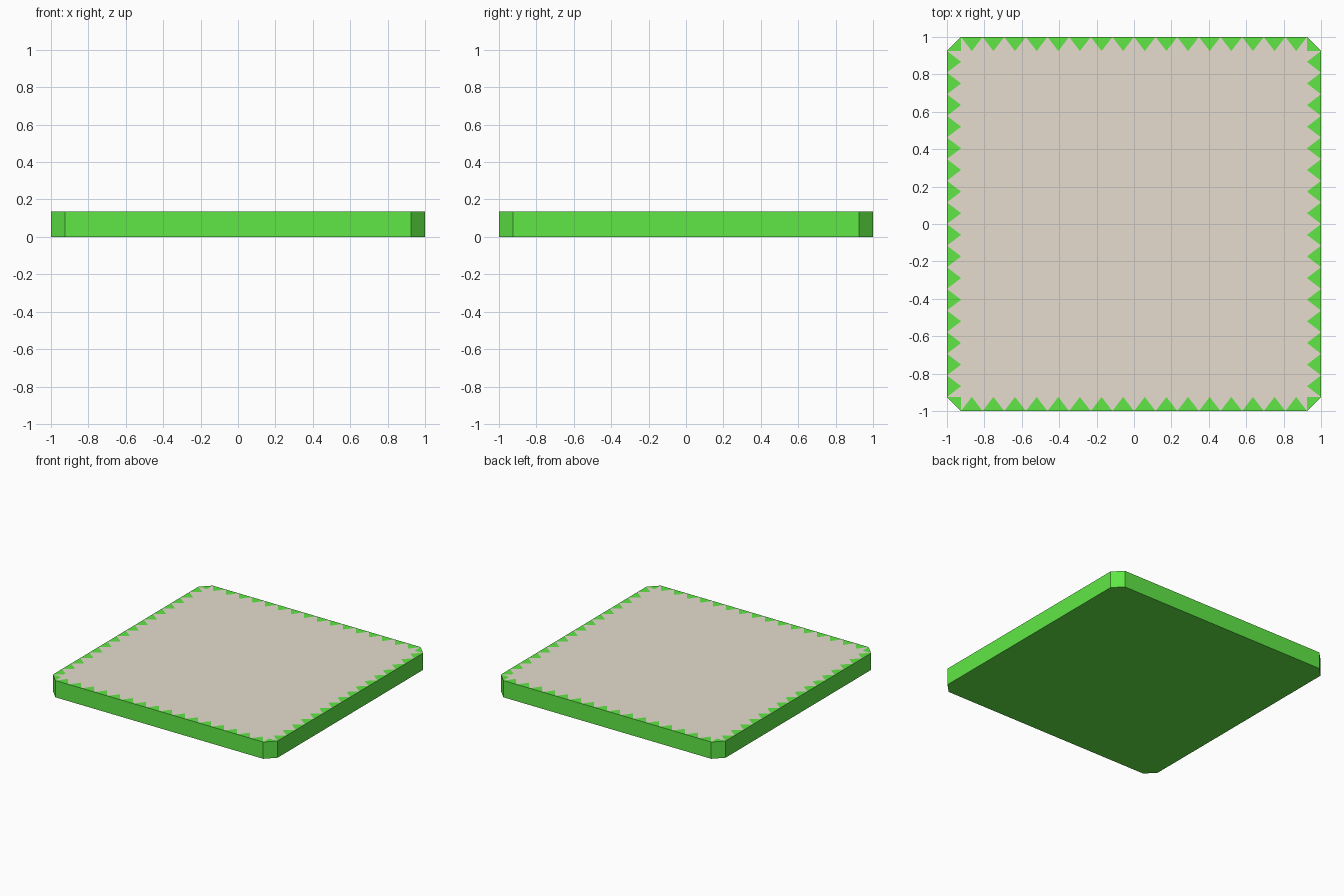
import bpy, bmesh
from math import pi
from mathutils import Matrix, Vector

if "Cube" in bpy.data.objects:
    bpy.data.objects.remove(bpy.data.objects["Cube"])

R, C, H, N = 1.0, 0.925, 0.135, 16   # half size, chamfer start, height, teeth per side
STEP = 2 * C / N


def material(name, color):
    m = bpy.data.materials.new(name)
    m.diffuse_color = (*color, 1)
    m.use_nodes = True
    m.node_tree.nodes["Principled BSDF"].inputs["Base Color"].default_value = m.diffuse_color
    return m


def add_object(name, bm, mat):
    mesh = bpy.data.meshes.new(name)
    bm.to_mesh(mesh)
    bm.free()
    mesh.materials.append(mat)
    bpy.context.collection.objects.link(bpy.data.objects.new(name, mesh))


green = material("grass_green", (0.115, 0.80, 0.06))
tan = material("sand_tan", (0.79, 0.715, 0.61))

# Outline of the zigzag on one side, then turned round all four sides
outer, zigzag, teeth = [], [], []
for k in range(4):
    rot = Matrix.Rotation(-k * pi / 2, 3, 'Z')
    def p(x, y):
        return rot @ Vector((x, y, H))
    for i in range(N):
        x = -C + i * STEP
        base_a, apex, base_b = p(x, R), p(x + STEP / 2, C), p(x + STEP, R)
        outer.append(base_a)
        zigzag += [base_a, apex]
        teeth.append((base_a, apex, base_b))
    corner = p(C, C)
    outer.append(p(C, R))
    zigzag += [p(C, R), corner]
    teeth.append((p(C, R), corner, p(R, C)))

# Green base: floor, walls and the toothed rim on top
bm = bmesh.new()
floor = []
for k in range(4):
    rot = Matrix.Rotation(-k * pi / 2, 3, 'Z')
    floor += [bm.verts.new(rot @ Vector((x, R, 0))) for x in (-C, C)]
bm.faces.new(floor)
top = [bm.verts.new(v) for v in outer]
for k in range(4):
    s = k * (N + 1)
    bm.faces.new([floor[2 * k], floor[2 * k + 1]] + top[s:s + N + 1][::-1])
    nxt = (s + N + 1) % len(top)
    bm.faces.new([floor[2 * k + 1], floor[(2 * k + 2) % 8], top[nxt], top[s + N]])
for t in teeth:
    bm.faces.new([bm.verts.new(v) for v in t])
bmesh.ops.remove_doubles(bm, verts=bm.verts, dist=1e-4)
bmesh.ops.recalc_face_normals(bm, faces=bm.faces)
for f in bm.faces:
    f.normal_update()
    up = f.calc_center_median()
    if up.z > H - 1e-4 and f.normal.z < 0 or up.z < 1e-4 and f.normal.z > 0:
        f.normal_flip()
    elif abs(f.normal.z) < 0.5 and f.normal.dot(Vector((up.x, up.y, 0))) < 0:
        f.normal_flip()
add_object("ground_base", bm, green)

# Tan ground surface filling the zigzag
bm = bmesh.new()
f = bm.faces.new([bm.verts.new(v) for v in zigzag])
f.normal_update()
if f.normal.z < 0:
    f.normal_flip()
bmesh.ops.triangulate(bm, faces=bm.faces)
add_object("ground_surface", bm, tan)
